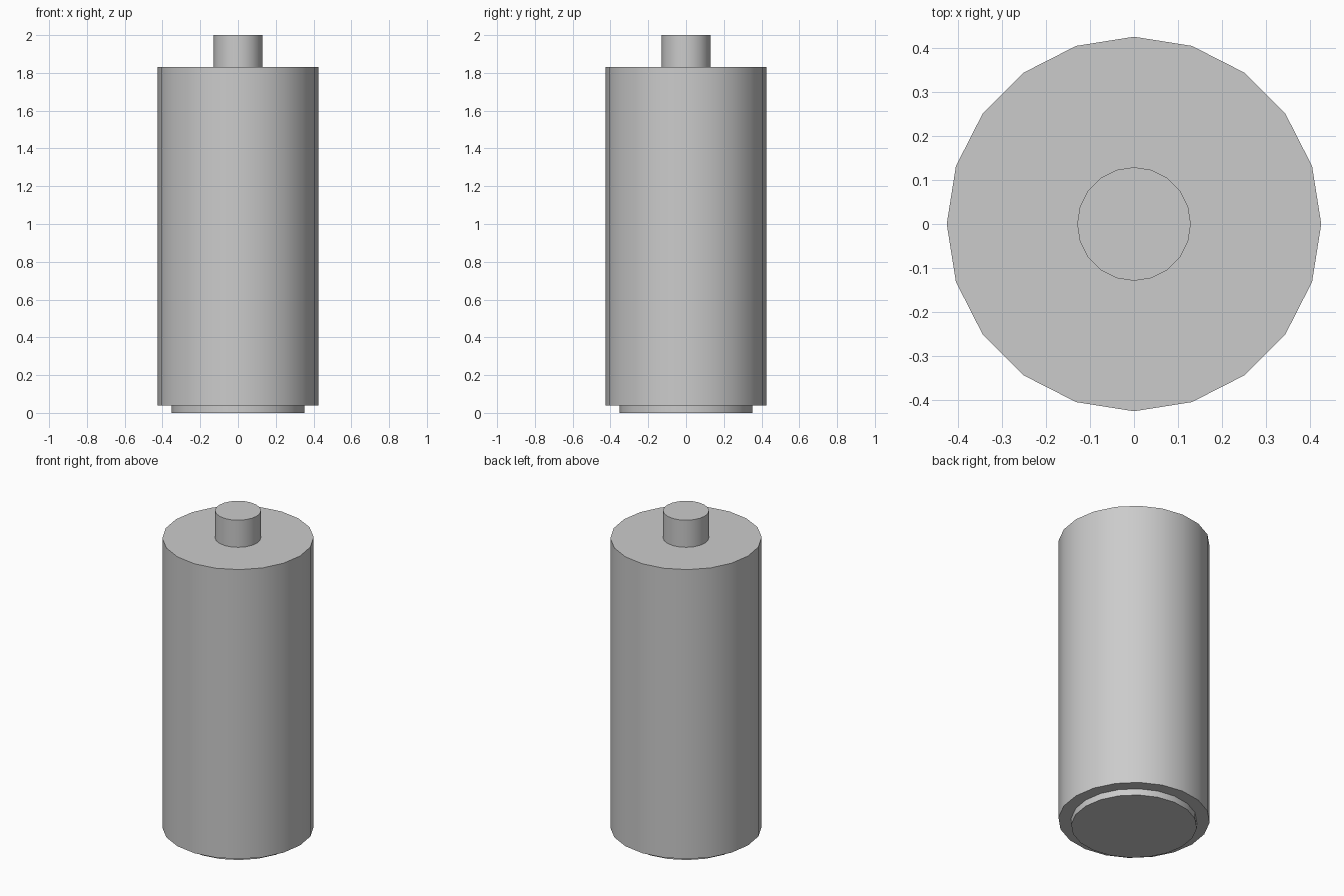
import bpy
from math import radians

if "Cube" in bpy.data.objects:
    bpy.data.objects.remove(bpy.data.objects["Cube"])

SIDES = 20


def cylinder(name, radius, z0, z1):
    bpy.ops.mesh.primitive_cylinder_add(
        vertices=SIDES, radius=radius, depth=z1 - z0,
        location=(0, 0, (z0 + z1) / 2))
    obj = bpy.context.object
    obj.name = name
    bpy.ops.object.shade_smooth_by_angle(angle=radians(30))
    return obj


# Recessed disc the cell stands on
cylinder("bottom_contact", 0.353, 0.0, 0.04)
# Main casing
cylinder("battery_body", 0.425, 0.04, 1.832)
# Raised stud on top
cylinder("top_terminal", 0.129, 1.832, 2.0)
